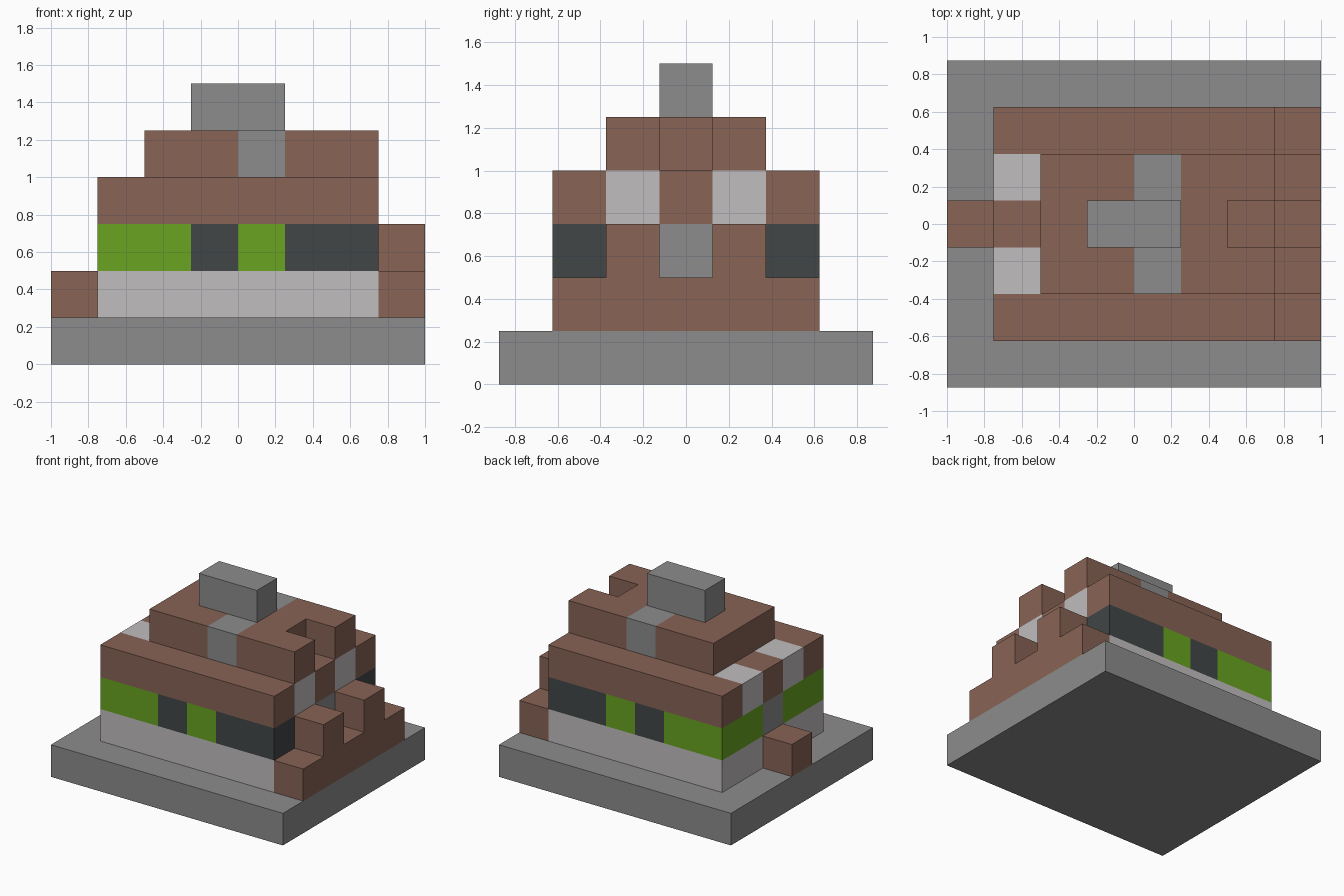
import bpy
import bmesh
from mathutils import Matrix, Vector

default_cube = bpy.data.objects.get("Cube")
if default_cube:
    bpy.data.objects.remove(default_cube, do_unlink=True)

UNIT = 0.25  # edge length of one building block


def material(name, colour):
    mat = bpy.data.materials.new(name)
    mat.use_nodes = True
    mat.diffuse_color = (*colour, 1)
    shader = next(n for n in mat.node_tree.nodes if n.type == "BSDF_PRINCIPLED")
    shader.inputs["Base Color"].default_value = (*colour, 1)
    shader.inputs["Roughness"].default_value = 0.9
    return mat


STONE = material("stone grey", (0.262, 0.262, 0.262))
BRICK = material("brick brown", (0.246, 0.125, 0.089))
PALE = material("pale quartz", (0.527, 0.509, 0.515))
GREEN = material("lime green", (0.138, 0.366, 0.015))
DARK = material("dark slate", (0.053, 0.061, 0.063))


def block(name, mat, x, y, layer, mirrored=False):
    """Box over block ranges x and y, one layer high; optionally mirrored across y = 0."""
    size = Vector((x[1] - x[0], y[1] - y[0], 1)) * UNIT
    centre = Vector((sum(x) / 2, sum(y) / 2, layer + 0.5)) * UNIT
    bm = bmesh.new()
    bmesh.ops.create_cube(bm, size=1, matrix=Matrix.Translation(centre) @ Matrix.Diagonal((*size, 1)))
    mesh = bpy.data.meshes.new(name)
    bm.to_mesh(mesh)
    bm.free()
    mesh.materials.append(mat)
    obj = bpy.data.objects.new(name, mesh)
    bpy.context.collection.objects.link(obj)
    if mirrored:
        mod = obj.modifiers.new("mirror", "MIRROR")
        mod.use_axis = (False, True, False)
        mod.use_mirror_merge = False
    return obj


CORE = (-0.5, 0.5)    # central row
INNER = (0.5, 1.5)    # rows beside the centre
OUTER = (1.5, 2.5)    # rows along the front and back walls
SIDE = (0.5, 2.5)     # everything beside the centre

# Foundation
block("foundation", STONE, (-4, 4), (-3.5, 3.5), 0)

# Lower wall with a step on one end and a wide porch on the other
block("lower_wall", PALE, (-3, 3), (-2.5, 2.5), 1)
block("porch_floor", BRICK, (3, 4), (-2.5, 2.5), 1)
block("end_step", BRICK, (-4, -3), CORE, 1)

# Window band: coloured panels on front and back, stone doors at both ends
for name, mat, x in (
    ("green_corner_panel", GREEN, (-3, -1)),
    ("dark_window", DARK, (-1, 0)),
    ("green_panel", GREEN, (0, 1)),
    ("dark_corner_window", DARK, (1, 3)),
):
    block(name, mat, x, SIDE, 2, mirrored=True)
block("stone_doors", STONE, (-3, 3), CORE, 2)
block("porch_post", BRICK, (3, 4), INNER, 2, mirrored=True)

# Lower roof with pale gable blocks
block("roof_eave", BRICK, (-3, 3), OUTER, 3, mirrored=True)
block("roof_beam", BRICK, (-3, 3), CORE, 3)
block("roof_infill", BRICK, (-2, 2), INNER, 3, mirrored=True)
block("gable_block_left", PALE, (2, 3), INNER, 3, mirrored=True)
block("gable_block_right", PALE, (-3, -2), INNER, 3, mirrored=True)

# Upper roof with a stone band and a notched end
block("upper_roof_long", BRICK, (-2, 0), (-1.5, 1.5), 4)
block("upper_roof_band", STONE, (0, 1), (-1.5, 1.5), 4)
block("upper_roof_short", BRICK, (1, 2), (-1.5, 1.5), 4)
block("upper_roof_post", BRICK, (2, 3), INNER, 4, mirrored=True)

# Ridge cap
block("ridge_cap", STONE, (-1, 1), CORE, 5)
